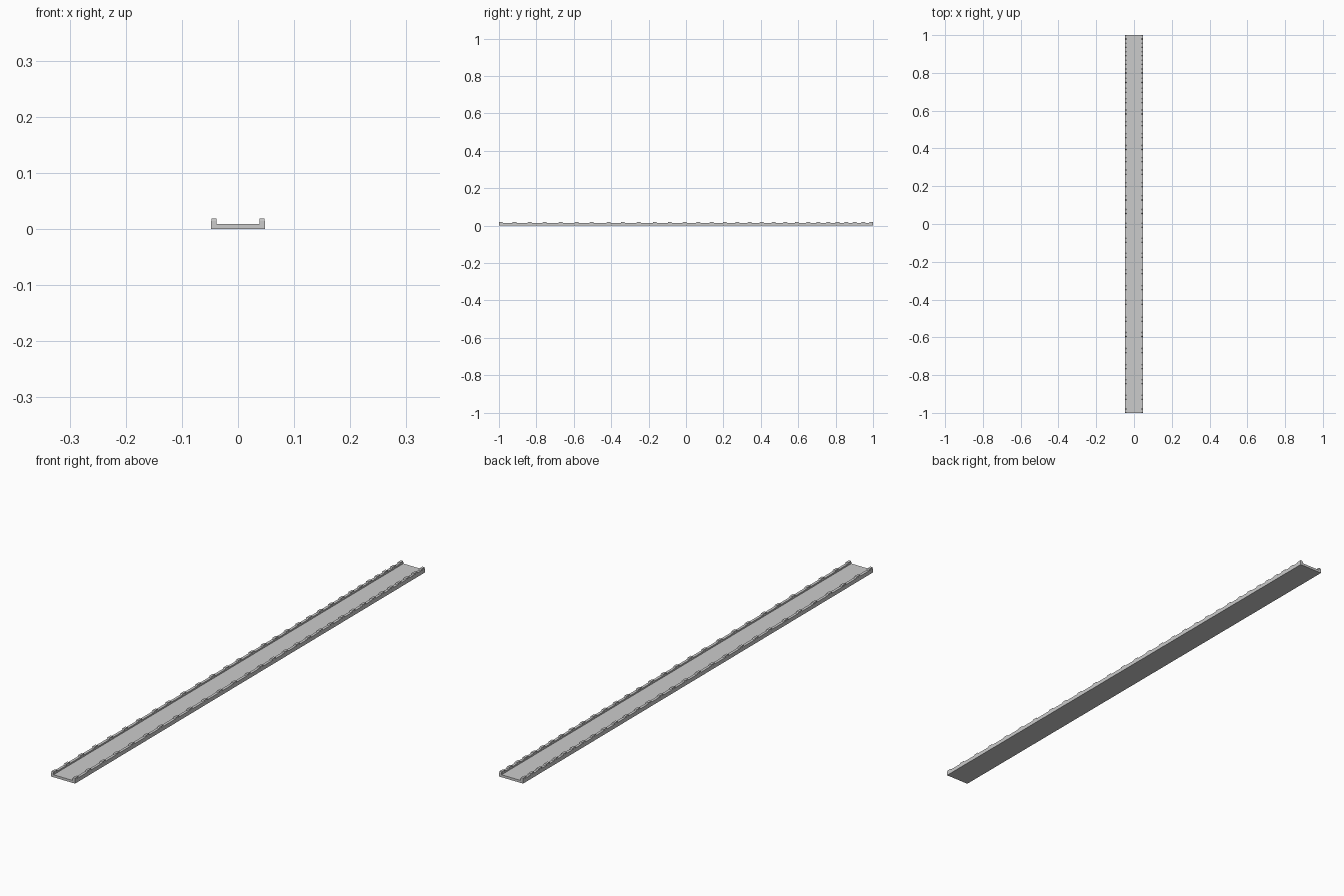
import bpy, bmesh

if "Cube" in bpy.data.objects:
    bpy.data.objects.remove(bpy.data.objects["Cube"])

HALF_W, RIM, FLOOR_Z, RIM_Z, TOP_Z = 0.048, 0.01, 0.009, 0.0145, 0.019


def prism(bm, pts, direction):
    # Extrude a closed outline along a vector
    face = bm.faces.new([bm.verts.new(p) for p in pts])
    ext = bmesh.ops.extrude_face_region(bm, geom=[face])
    verts = [g for g in ext["geom"] if isinstance(g, bmesh.types.BMVert)]
    bmesh.ops.translate(bm, verts=verts, vec=direction)


def finish(bm, name):
    bmesh.ops.recalc_face_normals(bm, faces=bm.faces)
    mesh = bpy.data.meshes.new(name)
    bm.to_mesh(mesh)
    bm.free()
    obj = bpy.data.objects.new(name, mesh)
    bpy.context.collection.objects.link(obj)
    return obj


# Long shallow channel with a raised rim on each side
bm = bmesh.new()
half = [(HALF_W, 0), (HALF_W, RIM_Z), (HALF_W - RIM, RIM_Z), (HALF_W - RIM, FLOOR_Z)]
outline = half + [(-x, z) for x, z in reversed(half)]
prism(bm, [(x, -1, z) for x, z in outline], (0, 2, 0))
finish(bm, "channel")

# Small lugs along the rim, closer together toward the back
lug_y = [-.99, -.917, -.836, -.756, -.67, -.585, -.505, -.414, -.337, -.252,
         -.166, -.086, -.006, .066, .138, .208, .275, .34, .405, .468,
         .53, .593, .653, .708, .76, .81, .857, .902, .947, .99]
bm = bmesh.new()
for y in lug_y:
    a, b = max(y - 0.013, -1), min(y + 0.013, 1)
    c, d = max(y - 0.009, -1), min(y + 0.009, 1)
    x = HALF_W - RIM + 0.0005
    prism(bm, [(x, a, RIM_Z - 0.001), (x, b, RIM_Z - 0.001), (x, d, TOP_Z), (x, c, TOP_Z)],
          (RIM - 0.001, 0, 0))
lugs = finish(bm, "rim_lugs")
lugs.modifiers.new("other_side", "MIRROR").use_axis = (True, False, False)
